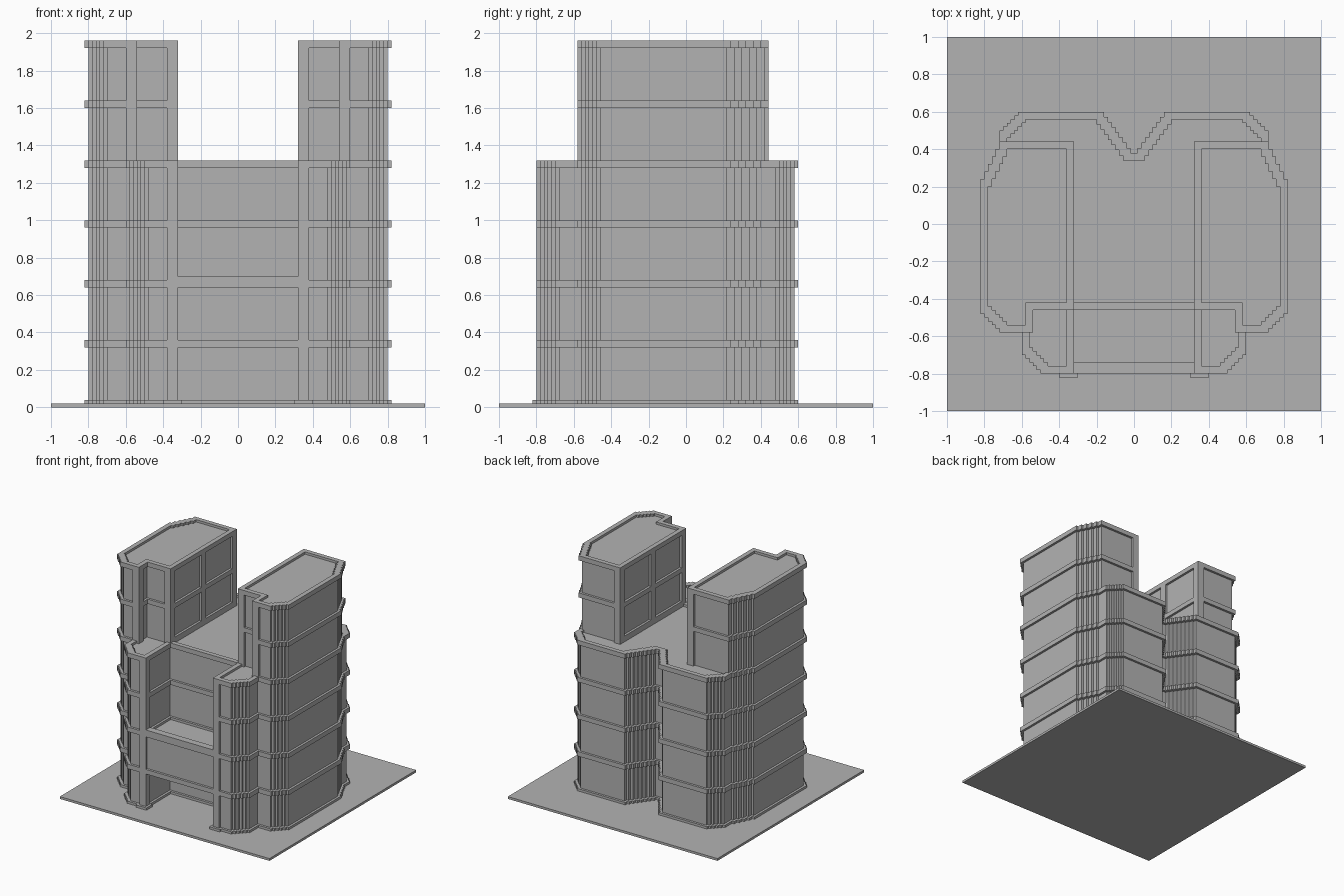
import bpy, bmesh
from mathutils import Vector

cube = bpy.data.objects.get("Cube")
if cube:
    bpy.data.objects.remove(cube, do_unlink=True)

grey = bpy.data.materials.new("concrete_grey")
grey.use_nodes = True
colour = (0.45, 0.45, 0.45, 1)
grey.diffuse_color = colour
grey.node_tree.nodes["Principled BSDF"].inputs["Base Color"].default_value = colour


def finish(name, bm):
    bmesh.ops.recalc_face_normals(bm, faces=bm.faces)
    mesh = bpy.data.meshes.new(name)
    bm.to_mesh(mesh)
    bm.free()
    mesh.materials.append(grey)
    obj = bpy.data.objects.new(name, mesh)
    bpy.context.scene.collection.objects.link(obj)


def box(name, x, y, z):
    bm = bmesh.new()
    bmesh.ops.create_cube(bm, size=1)
    for v in bm.verts:
        v.co = [lo + (c + 0.5) * (hi - lo) for c, (lo, hi) in zip(v.co, (x, y, z))]
    finish(name, bm)


def mirrored_box(name, x, y, z):
    box("left_" + name, x, y, z)
    box("right_" + name, (-x[1], -x[0]), y, z)


def stair(start, dx, dy, n, x_first):
    """Zigzag of n steps, start point included."""
    x, y = start
    pts = [(x, y)]
    for _ in range(n):
        pts.append((x + dx, y) if x_first else (x, y + dy))
        x, y = x + dx, y + dy
        pts.append((x, y))
    return pts


def inset(pts, d):
    """Move every edge of a plan outline inwards by d."""
    n = len(pts)
    area = sum(pts[i - 1][0] * pts[i][1] - pts[i][0] * pts[i - 1][1] for i in range(n))
    s = 1 if area > 0 else -1
    out = []
    for i in range(n):
        p = Vector(pts[i])
        a = (p - Vector(pts[i - 1])).normalized()
        b = (Vector(pts[(i + 1) % n]) - p).normalized()
        na, nb = Vector((-a.y, a.x)), Vector((-b.y, b.x))
        out.append(tuple(p + (na + nb) * (s * d / (1 + na.dot(nb)))))
    return out


def loops(name, levels):
    """Join matching outlines, given as (points, z), and cap both ends."""
    bm = bmesh.new()
    rings = [[bm.verts.new((x, y, z)) for x, y in pts] for pts, z in levels]
    n = len(rings[0])
    for low, high in zip(rings, rings[1:]):
        for i in range(n):
            j = (i + 1) % n
            bm.faces.new((low[i], low[j], high[j], high[i]))
    bm.faces.new(rings[0])
    bm.faces.new(rings[-1])
    finish(name, bm)


def prism(name, pts, z0, z1):
    loops(name, [(pts, z0), (pts, z1)])


def roof(name, pts, z0, z1, deck):
    inner = inset(pts, 0.04)
    loops(name, [(pts, z0), (pts, z1), (inner, z1), (inner, deck)])


def mirror(pts):
    return [(-x, y) for x, y in reversed(pts)]


# Plan outlines
flank = stair((0.72, 0.40), 0.02, -0.04, 5, True)
flank += stair((0.82, -0.48), -0.02, -0.02, 5, True)
half = stair((0.02, 0.38), 0.02, 0.0275, 8, False)
half += stair((0.62, 0.60), 0.02, -0.02, 5, False)
half += flank + [(0.60, -0.58)]
half += stair((0.60, -0.70), -0.02, -0.02, 5, True)
half += [(0.32, -0.80), (0.32, -0.46)]
body = half + mirror(half)
tower = [(0.32, 0.44), (0.72, 0.44)] + flank
tower += [(0.54, -0.58), (0.54, -0.46), (0.32, -0.46)]

# Ground slab and lower body
box("ground_slab", (-1, 1), (-1, 1), (0, 0.02))
prism("body_walls", inset(body, 0.02), 0.02, 1.29)
prism("base_band", body, 0.02, 0.04)
for k in range(1, 4):
    prism(f"floor_band_{k}", body, 0.32 * k, 0.32 * k + 0.04)
roof("body_roof", body, 1.28, 1.32, 1.30)

# Upper towers
for side, pts in (("left", tower), ("right", mirror(tower))):
    prism(side + "_tower_walls", inset(pts, 0.02), 1.29, 1.93)
    prism(side + "_tower_band", pts, 1.60, 1.64)
    roof(side + "_tower_roof", pts, 1.92, 1.96, 1.94)

# Tower pillars and sill
upper = (1.30, 1.93)
mirrored_box("tower_front_pillar", (0.32, 0.38), (-0.46, -0.40), upper)
mirrored_box("tower_middle_pillar", (0.32, 0.38), (-0.04, 0.02), upper)
mirrored_box("tower_back_pillar", (0.32, 0.38), (0.38, 0.44), upper)
mirrored_box("tower_corner_pillar", (0.54, 0.60), (-0.58, -0.52), upper)
mirrored_box("tower_sill", (0.32, 0.36), (-0.46, 0.44), (1.30, 1.35))

# Front wing pillars with foot pads
mirrored_box("wing_pillar", (0.32, 0.38), (-0.80, -0.74), (0.02, 1.29))
mirrored_box("pillar_foot", (0.30, 0.40), (-0.82, -0.74), (0.02, 0.04))

# Bridge between the wings with its balcony
box("bridge_block", (-0.34, 0.34), (-0.78, -0.43), (0.33, 0.66))
box("bridge_lower_band", (-0.33, 0.33), (-0.80, -0.43), (0.32, 0.36))
box("balcony_rail", (-0.33, 0.33), (-0.80, -0.74), (0.64, 0.70))
